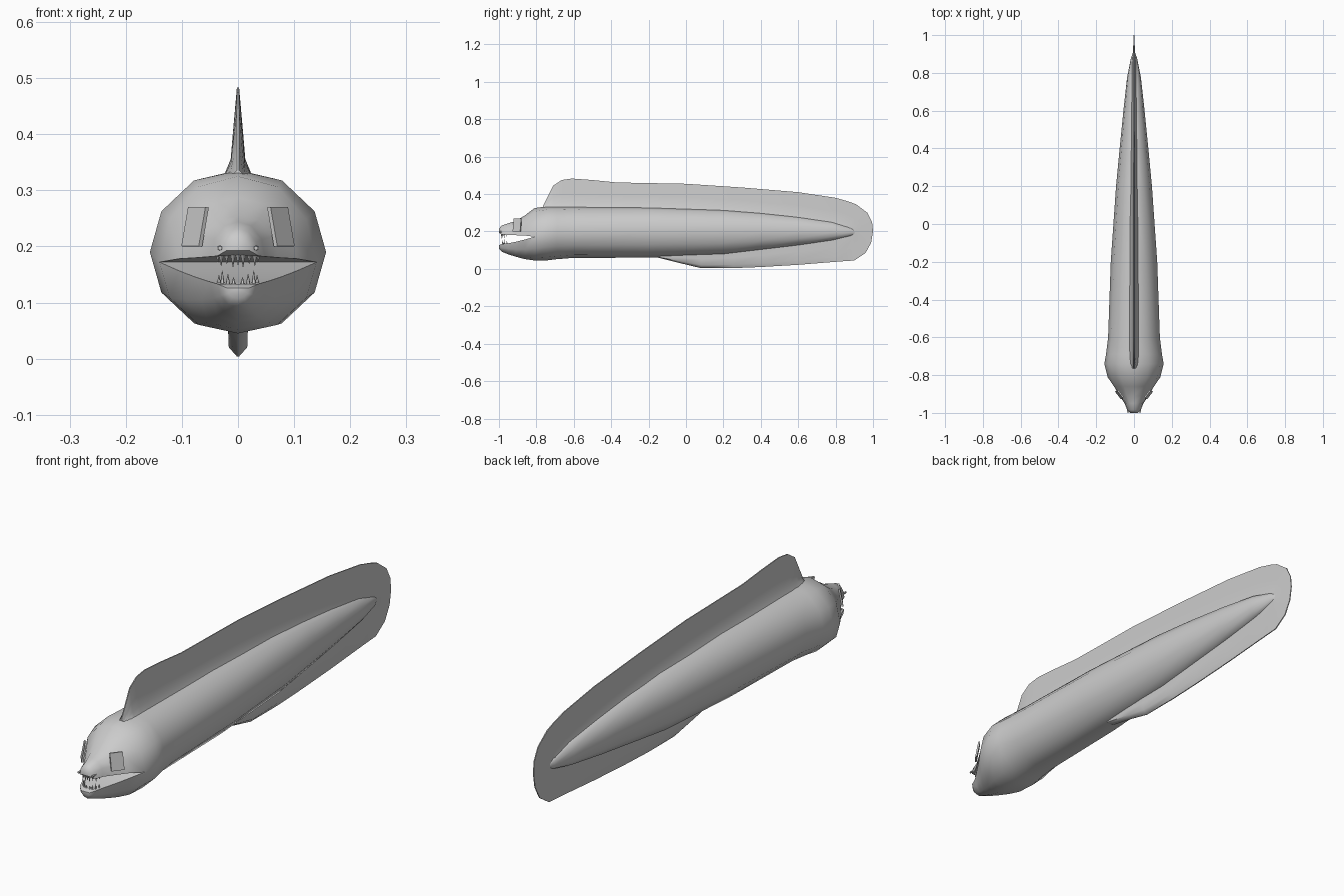
import bpy, bmesh, math
from mathutils import Vector, Matrix

if "Cube" in bpy.data.objects:
    bpy.data.objects.remove(bpy.data.objects["Cube"])

skin = bpy.data.materials.new("grey_skin")
skin.diffuse_color = (0.6, 0.6, 0.6, 1)
skin.use_nodes = True
skin.node_tree.nodes["Principled BSDF"].inputs["Base Color"].default_value = skin.diffuse_color


def finish(name, bm, angle=55):
    bmesh.ops.remove_doubles(bm, verts=bm.verts, dist=0.0004)
    bmesh.ops.recalc_face_normals(bm, faces=bm.faces)
    me = bpy.data.meshes.new(name)
    bm.to_mesh(me)
    bm.free()
    me.materials.append(skin)
    ob = bpy.data.objects.new(name, me)
    bpy.context.collection.objects.link(ob)
    bpy.ops.object.select_all(action='DESELECT')
    ob.select_set(True)
    bpy.context.view_layer.objects.active = ob
    bpy.ops.object.shade_smooth_by_angle(angle=math.radians(angle))
    return ob


def loft(bm, rings, cap_start=False, cap_end=False, closed=True):
    rows = [[bm.verts.new(p) for p in r] for r in rings]
    n = len(rows[0])
    for a, b in zip(rows, rows[1:]):
        for i in range(n if closed else n - 1):
            j = (i + 1) % n
            bm.faces.new((a[i], a[j], b[j], b[i]))
    if cap_start:
        bm.faces.new(rows[0])
    if cap_end:
        bm.faces.new(rows[-1])


def half(y, w, zs, ze, up):
    """Seven points from the right side, over the crown or belly, to the left."""
    side = [(1, 0), (.87, .5), (.5, .88), (0, 1)]
    pts = side + [(-x, z) for x, z in reversed(side[:3])]
    return [Vector((x * w, y, zs + (ze - zs) * z)) for x, z in pts]


# Body and head stations: y, half width, top, side height, bottom
BODY = [(-.81, .140, .325, .172, .045), (-.74, .157, .335, .19, .046),
        (-.69, .148, .336, .192, .052), (-.6, .137, .336, .195, .059),
        (-.2, .123, .332, .2, .06), (.2, .095, .318, .2, .075),
        (.4, .076, .302, .2, .1), (.6, .056, .28, .198, .125),
        (.78, .036, .253, .196, .152), (.88, .016, .222, .196, .175),
        (.91, .004, .204, .196, .188)]
UPPER = [(-.86, .106, .287, .178), (-.91, .073, .256, .18), (-.95, .048, .244, .182),
         (-.985, .037, .232, .183), (-1.0, .02, .215, .193)]
LOWER = [(-.86, .106, .052, .157), (-.91, .075, .065, .145), (-.95, .05, .078, .137),
         (-.985, .036, .092, .133), (-1.0, .02, .107, .126)]

bm = bmesh.new()
loft(bm, [half(y, w, zs, zt, 1) + half(y, w, zs, zb, 0)[5:0:-1]
          for y, w, zt, zs, zb in BODY], cap_end=True)
# Jaws share the mouth corner ring with the body
y0, w0, zt0, zs0, zb0 = BODY[0]
for jaw, z_end in ((UPPER, zt0), (LOWER, zb0)):
    stations = [(y0, w0, z_end, zs0)] + jaw
    loft(bm, [half(y, w, zs, ze, 1) + [Vector((0, y, zs))]
              for y, w, ze, zs in stations], cap_end=True)
finish("body", bm)


def body_z(y, col):
    for a, b in zip(BODY, BODY[1:]):
        if a[0] <= y <= b[0]:
            return a[col] + (b[col] - a[col]) * (y - a[0]) / (b[0] - a[0])
    return .197


# Continuous fin: back, around the tail, and along the belly
DORSAL = [(-.765, .336), (-.74, .385), (-.71, .445), (-.665, .475), (-.61, .483), (-.5, .475),
          (-.37, .462), (0, .455), (.3, .435), (.6, .41), (.8, .38), (.87, .36)]
TAIL = [(.91, .345), (.97, .3), (.995, .25), (1, .2), (.99, .14), (.96, .085), (.9, .045)]
ANAL = [(.8, .038), (.6, .022), (.4, .01), (.25, .004), (.08, .004), (-.02, .028), (-.15, .06)]


def fin_row(y, z, inner, widths, ts):
    o = Vector((0, y, z))
    i = Vector((0, *inner))
    pts = [i.lerp(o, t) + Vector((w, 0, 0)) for t, w in zip(ts, widths)]
    return pts + [Vector((-p.x, p.y, p.z)) for p in reversed(pts)]


rows = []
for y, z in DORSAL:
    k = 1 - .65 * max(0, (y + .2) / 1.2)
    rows.append(fin_row(y, z, (y, body_z(y, 2) - .012),
                        [.026 * k, .013 * k, .009 * k, .002], (0, .2, .5, 1)))
for y, z in TAIL:
    rows.append(fin_row(y, z, (.89, .197), [.008, .006, .004, .002], (0, .2, .5, 1)))
for y, z in ANAL:
    k = min(1, max(.25, 1 - (y - .05) / .9))
    rows.append(fin_row(y, z, (y, body_z(y, 4) + .015),
                        [.02 * k, .018 * k, .017 * k, .002], (0, .4, .8, 1)))
bm = bmesh.new()
loft(bm, rows, cap_start=True, cap_end=True, closed=False)
finish("fin", bm, 50)

# Eyes: thin slanted plates on each side of the head
for s, side in ((1, "right"), (-1, "left")):
    bm = bmesh.new()
    quad = [(.067, -.925, .2), (.098, -.885, .2), (.086, -.88, .27), (.055, -.92, .27)]
    out = Vector((.006, -.004, .001))
    rings = [[Vector(p) + out * f for p in quad] for f in (-.5, .5)]
    rings = [[Vector((s * p.x, p.y, p.z)) for p in r] for r in rings]
    loft(bm, rings, True, True)
    finish("eye_" + side, bm, 30)

    # Nostril stubs on the snout
    bm = bmesh.new()
    bmesh.ops.create_cone(bm, cap_ends=True, segments=6, radius1=.005, radius2=.004, depth=.024,
                          matrix=Matrix.Translation((s * .032, -.989, .197))
                          @ Matrix.Rotation(math.pi / 2, 4, 'X'))
    finish("nostril_" + side, bm, 30)


# Teeth: x, y, length, repeated on both sides
def teeth(name, spots, z, direction):
    bm = bmesh.new()
    for x, y, length in spots:
        for s in ((1, -1) if x else (1,)):
            m = Matrix.Translation((s * x, y, z + direction * length / 2))
            if direction < 0:
                m = m @ Matrix.Rotation(math.pi, 4, 'X')
            bmesh.ops.create_cone(bm, cap_ends=True, segments=5, radius1=.0045,
                                  radius2=.0005, depth=length, matrix=m)
    finish(name, bm, 30)


teeth("upper_teeth", [(0, -.985, .02), (.009, -.985, .024), (.02, -.98, .018),
                      (.03, -.972, .022), (.036, -.958, .015)], .187, -1)
teeth("lower_teeth", [(.008, -.982, .014), (.018, -.98, .02), (.028, -.972, .026),
                      (.034, -.958, .018)], .131, 1)
